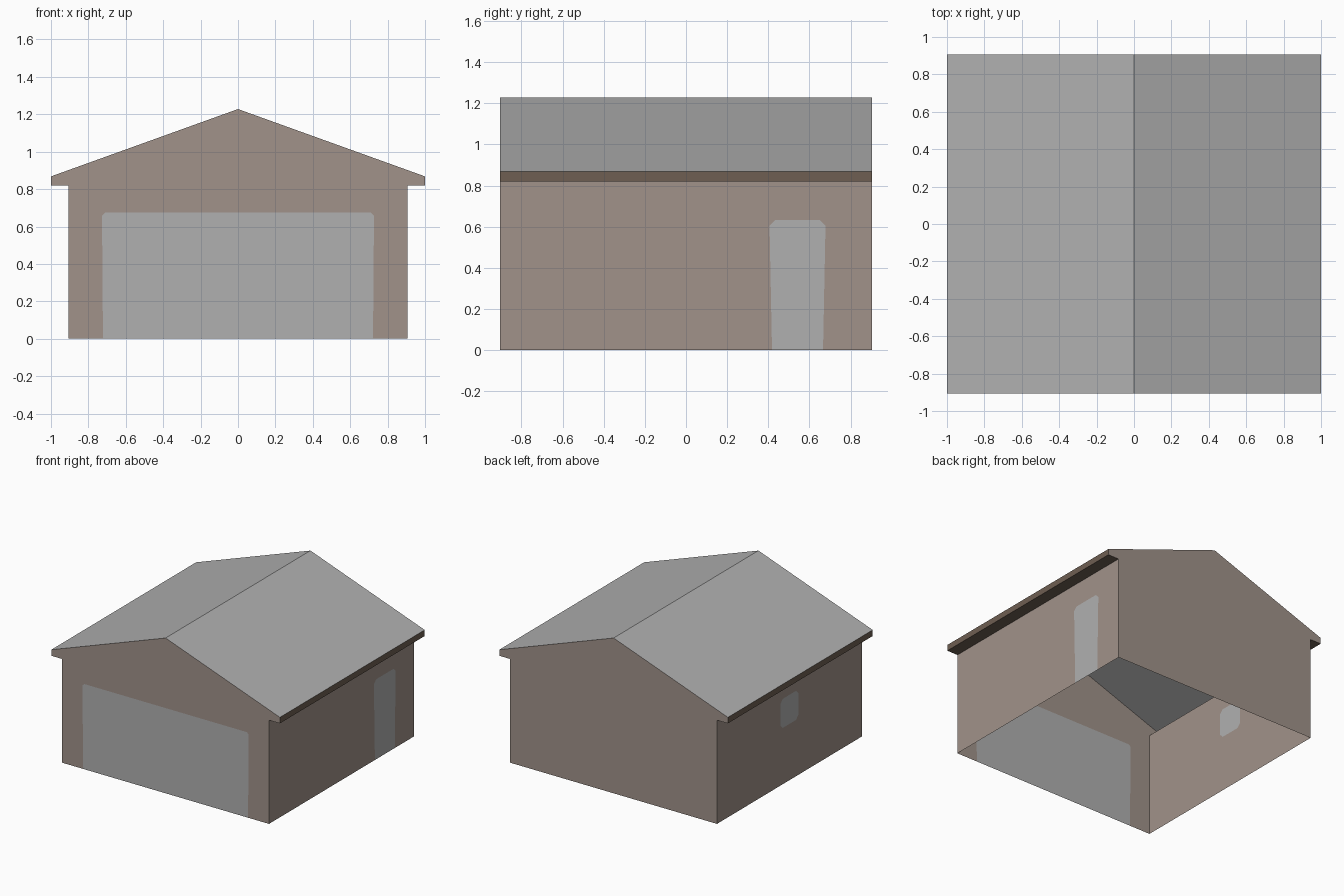
import bpy
from mathutils import Vector

if "Cube" in bpy.data.objects:
    bpy.data.objects.remove(bpy.data.objects["Cube"])


def material(name, color):
    mat = bpy.data.materials.new(name)
    mat.use_nodes = True
    mat.diffuse_color = (*color, 1)
    mat.node_tree.nodes["Principled BSDF"].inputs["Base Color"].default_value = (*color, 1)
    return mat


WALL = material("taupe wall", (0.356, 0.291, 0.254))
GREY = material("light grey", (0.434, 0.434, 0.434))
TRIM = material("brown trim", (0.156, 0.114, 0.084))

WALL_X, EAVE_X, END_Y = 0.905, 1.0, 0.905
SOFFIT_Z, EAVE_Z, RIDGE_Z = 0.82, 0.868, 1.228


def panel(name, polygons, mat, facing):
    """Thin flat sheet made of one or more polygons, turned to face a direction."""
    verts, faces = [], []
    for poly in polygons:
        pts = [Vector(p) for p in poly]
        normal = sum((a.cross(b) for a, b in zip(pts, pts[1:] + pts[:1])), Vector())
        if normal.dot(Vector(facing)) < 0:
            pts.reverse()
        faces.append(range(len(verts), len(verts) + len(pts)))
        verts += pts
    mesh = bpy.data.meshes.new(name)
    mesh.from_pydata(verts, [], [list(f) for f in faces])
    mesh.materials.append(mat)
    obj = bpy.data.objects.new(name, mesh)
    bpy.context.collection.objects.link(obj)


def door_outline(centre, foot, head, top, cut):
    """Door shape with clipped top corners, from one foot over to the other."""
    half = [(foot, 0), (head, top - cut), (head - cut, top)]
    return [(centre - u, z) for u, z in half] + [(centre + u, z) for u, z in half[::-1]]


def on_end(points, y):
    return [(x, y, z) for x, z in points]


def on_side(points, x):
    return [(x, y, z) for y, z in points]


# Gable end walls, the front one opened for the garage door
half = [(WALL_X, 0), (WALL_X, SOFFIT_Z), (EAVE_X, SOFFIT_Z), (EAVE_X, EAVE_Z)]
gable = half + [(0, RIDGE_Z)] + [(-x, z) for x, z in half[::-1]]
garage = door_outline(0, 0.722, 0.727, 0.674, 0.015)
panel("back_wall", [on_end(gable, END_Y)], WALL, (0, 1, 0))
panel("front_wall", [on_end(gable + garage, -END_Y)], WALL, (0, -1, 0))
panel("garage_door", [on_end(garage, -END_Y)], GREY, (0, -1, 0))

# Left wall with the side door
door = door_outline(0.542, 0.124, 0.136, 0.632, 0.028)
wall = [(END_Y, 0), (END_Y, SOFFIT_Z), (-END_Y, SOFFIT_Z), (-END_Y, 0)]
panel("left_wall", [on_side(wall + door, WALL_X)], WALL, (1, 0, 0))
panel("side_door", [on_side(door, WALL_X)], GREY, (1, 0, 0))

# Right wall in two halves around the window
LOW, HIGH, WIDE, CUT = 0.445, 0.675, 0.112, 0.03
edge = [(0, LOW), (WIDE - CUT, LOW), (WIDE, LOW + CUT),
        (WIDE, HIGH - CUT), (WIDE - CUT, HIGH), (0, HIGH)]
half_wall = edge + [(0, SOFFIT_Z), (END_Y, SOFFIT_Z), (END_Y, 0), (0, 0)]
mirrored = [(-y, z) for y, z in half_wall]
window = edge + [(-y, z) for y, z in edge[-2:0:-1]]
panel("right_wall", [on_side(half_wall, -WALL_X), on_side(mirrored, -WALL_X)], WALL, (-1, 0, 0))
panel("window", [on_side(window, -WALL_X)], GREY, (-1, 0, 0))


def strip(a, b):
    """Quad running the full depth of the building between two (x, z) points."""
    return on_end([a, b], -END_Y) + on_end([b, a], END_Y)


# Roof slopes, fascia boards and soffits on both sides
for side, s in (("left", 1), ("right", -1)):
    eave, lip = (s * EAVE_X, EAVE_Z), (s * EAVE_X, SOFFIT_Z)
    panel(side + "_roof", [strip((0, RIDGE_Z), eave)], GREY, (0, 0, 1))
    panel(side + "_fascia", [strip(eave, lip)], TRIM, (s, 0, 0))
    panel(side + "_soffit", [strip(lip, (s * WALL_X, SOFFIT_Z))], TRIM, (0, 0, -1))
